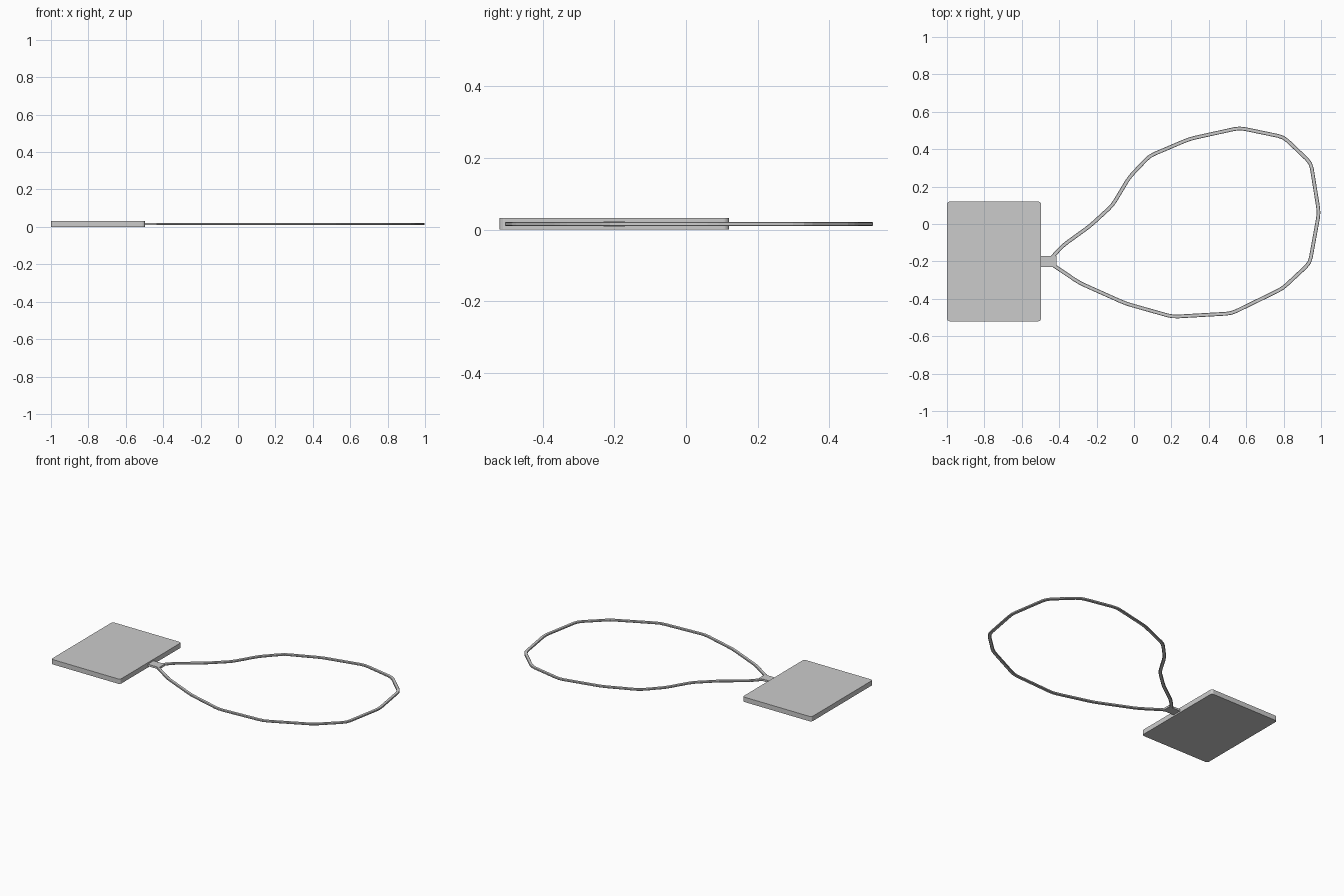
import bpy, bmesh
from mathutils import Vector

if "Cube" in bpy.data.objects:
    bpy.data.objects.remove(bpy.data.objects["Cube"])


def make_object(name, bm):
    bmesh.ops.recalc_face_normals(bm, faces=bm.faces)
    mesh = bpy.data.meshes.new(name)
    bm.to_mesh(mesh)
    bm.free()
    obj = bpy.data.objects.new(name, mesh)
    bpy.context.collection.objects.link(obj)
    return obj


def box(name, lo, hi, corner=0.0):
    bm = bmesh.new()
    bmesh.ops.create_cube(bm, size=1)
    for v in bm.verts:
        v.co = [(l + h) / 2 + c * (h - l) for l, h, c in zip(lo, hi, v.co)]
    if corner:
        upright = [e for e in bm.edges
                   if abs(e.verts[0].co.z - e.verts[1].co.z) > 1e-4]
        bmesh.ops.bevel(bm, geom=upright, offset=corner, segments=4,
                        profile=0.5, affect='EDGES')
    return make_object(name, bm)


def soften(points, r=0.03):
    # cut each path corner into a short curve
    out = [points[0]]
    for a, b, c in zip(points, points[1:], points[2:]):
        p = b + (a - b).normalized() * r
        q = b + (c - b).normalized() * r
        out += [p, (p + 2 * b + q) / 4, q]
    return out + [points[-1]]


def sweep(name, path, profile, z):
    # flat sweep of a cross-section with mitred joints
    bm = bmesh.new()
    rings = []
    for i, p in enumerate(path):
        d0 = (p - path[max(i - 1, 0)]).normalized()
        d1 = (path[min(i + 1, len(path) - 1)] - p).normalized()
        t = (d0 + d1).normalized()
        n = Vector((-t.y, t.x))
        rings.append([bm.verts.new((p.x + n.x * u, p.y + n.y * u, z + w))
                      for u, w in profile])
    k = len(profile)
    for a, b in zip(rings, rings[1:]):
        for j in range(k):
            bm.faces.new((a[j], a[(j + 1) % k], b[(j + 1) % k], b[j]))
    bm.faces.new(rings[0])
    bm.faces.new(rings[-1])
    return make_object(name, bm)


# Tag plate
box("tag_plate", (-1, -0.52, 0), (-0.497, 0.12, 0.032), 0.015)

# Clasp joining the plate and the cord
box("clasp", (-0.51, -0.23, 0.009), (-0.415, -0.17, 0.022))

# Cord loop
points = [Vector(p) for p in (
    (-0.44, -0.18), (-0.38, -0.115), (-0.235, -0.01), (-0.115, 0.10),
    (-0.025, 0.25), (0.083, 0.364), (0.297, 0.455), (0.564, 0.514),
    (0.80, 0.465), (0.946, 0.326), (0.989, 0.06), (0.94, -0.209),
    (0.794, -0.345), (0.521, -0.478), (0.206, -0.496), (-0.045, -0.425),
    (-0.291, -0.315), (-0.44, -0.215))]
w, h, c = 0.01, 0.0055, 0.002
profile = [(w, h - c), (w - c, h), (c - w, h), (-w, h - c),
           (-w, c - h), (c - w, -h), (w - c, -h), (w, c - h)]
sweep("cord_loop", soften(points), profile, 0.0155)
